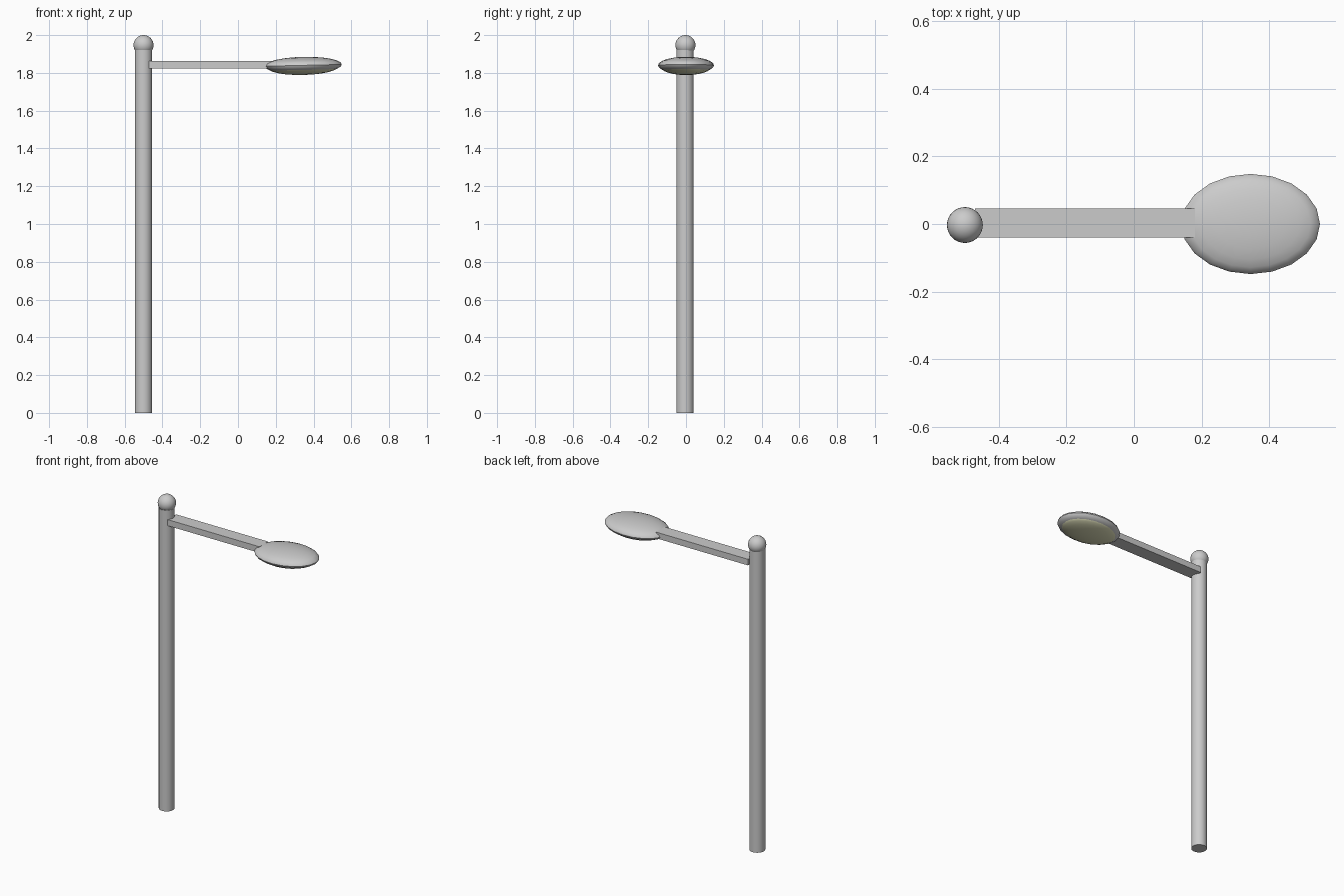
import bpy
from math import radians

if "Cube" in bpy.data.objects:
    bpy.data.objects.remove(bpy.data.objects["Cube"])


def finish(obj, name, smooth=True):
    obj.name = name
    bpy.ops.object.transform_apply(location=False, rotation=True, scale=True)
    if smooth:
        bpy.ops.object.shade_smooth_by_angle(angle=radians(40))
    return obj


def ellipsoid(name, centre, radii, segments=20, rings=12, tilt=0.0):
    bpy.ops.mesh.primitive_uv_sphere_add(segments=segments, ring_count=rings,
                                         radius=1, location=centre,
                                         rotation=(0, tilt, 0))
    obj = bpy.context.object
    obj.scale = radii
    return finish(obj, name)


POLE_X, POLE_Y = -0.5, -0.005

# Upright pole
bpy.ops.mesh.primitive_cylinder_add(vertices=32, radius=0.046, depth=1.92,
                                    location=(POLE_X, POLE_Y, 0.96))
finish(bpy.context.object, "pole")

# Ball cap on the pole
ellipsoid("ball_cap", (POLE_X, -0.003, 1.947), (0.053, 0.053, 0.053), 32, 16)

# Flat horizontal arm
bpy.ops.mesh.primitive_cube_add(size=1, location=(-0.145, 0.003, 1.843))
arm = bpy.context.object
arm.scale = (0.65, 0.087, 0.039)
finish(arm, "arm", smooth=False)

# Lamp housing, tipped up very slightly at the far end
tilt = radians(-1.3)
ellipsoid("lamp_housing", (0.345, 0, 1.840), (0.205, 0.148, 0.045), tilt=tilt)

# Tinted lens bulging out of the underside
lens = ellipsoid("lamp_lens", (0.345, 0, 1.829), (0.185, 0.132, 0.040), tilt=tilt)
glass = bpy.data.materials.new("lens_glass")
glass.diffuse_color = (0.72, 0.72, 0.48, 1)
glass.use_nodes = True
glass.node_tree.nodes["Principled BSDF"].inputs["Base Color"].default_value = glass.diffuse_color
lens.data.materials.append(glass)
